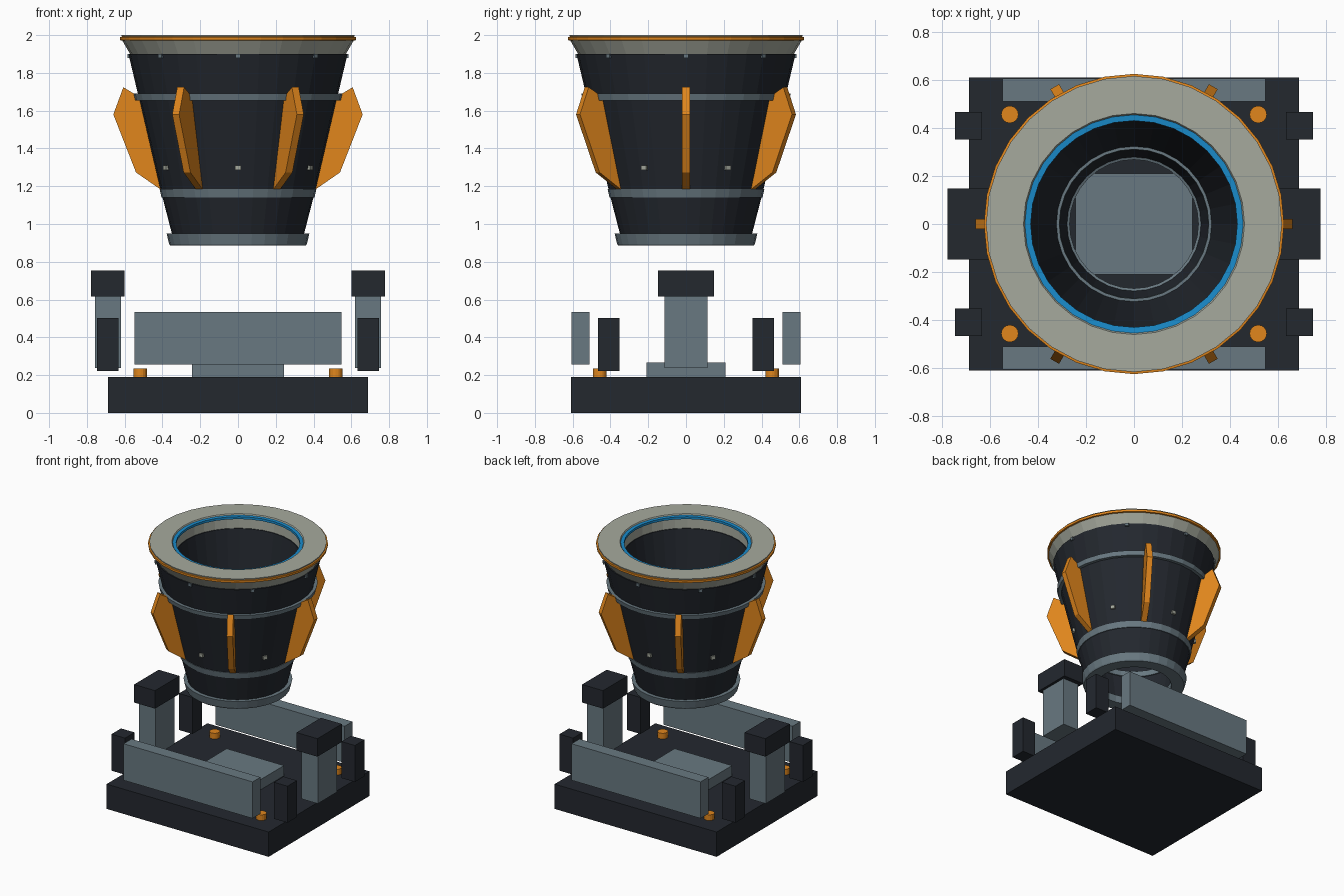
import bpy, bmesh
from math import sin, cos, pi, radians
from mathutils import Matrix

if "Cube" in bpy.data.objects:
    bpy.data.objects.remove(bpy.data.objects["Cube"])

SIDES = 32


def material(name, rgb):
    m = bpy.data.materials.new(name)
    m.diffuse_color = (*rgb, 1)
    m.use_nodes = True
    m.node_tree.nodes["Principled BSDF"].inputs["Base Color"].default_value = m.diffuse_color
    return m


DARK = material("dark_metal", (0.017, 0.021, 0.028))
STEEL = material("steel", (0.14, 0.19, 0.22))
ORANGE = material("orange", (0.75, 0.24, 0.012))
CREAM = material("cream", (0.38, 0.40, 0.34))
BLUE = material("blue", (0.01, 0.26, 0.60))


def finish(name, bm, mat):
    bmesh.ops.recalc_face_normals(bm, faces=bm.faces)
    mesh = bpy.data.meshes.new(name)
    bm.to_mesh(mesh)
    bm.free()
    mesh.materials.append(mat)
    ob = bpy.data.objects.new(name, mesh)
    bpy.context.collection.objects.link(ob)
    return ob


def box(name, x, y, z, mat, turn=0):
    """Box from (min, max) ranges, then turned about the z axis."""
    bm = bmesh.new()
    bmesh.ops.create_cube(bm, size=1)
    for v in bm.verts:
        for i, (lo, hi) in enumerate((x, y, z)):
            v.co[i] = lo if v.co[i] < 0 else hi
    bm.transform(Matrix.Rotation(turn, 4, 'Z'))
    return finish(name, bm, mat)


def lathe(name, profile, mat):
    """Spin a closed (radius, z) profile into a ring."""
    bm = bmesh.new()
    rings = [[bm.verts.new((r * cos(2 * pi * k / SIDES), r * sin(2 * pi * k / SIDES), z))
              for r, z in profile] for k in range(SIDES)]
    n = len(profile)
    for k in range(SIDES):
        a, b = rings[k], rings[(k + 1) % SIDES]
        for i in range(n):
            j = (i + 1) % n
            bm.faces.new((a[i], b[i], b[j], a[j]))
    return finish(name, bm, mat)


def fin(name, turn):
    outline = [(0.41, 1.183), (0.54, 1.273), (0.66, 1.58), (0.607, 1.724), (0.525, 1.675)]
    bm = bmesh.new()
    face = bm.faces.new([bm.verts.new((r, -0.021, z)) for r, z in outline])
    ext = bmesh.ops.extrude_face_region(bm, geom=[face])
    bmesh.ops.translate(bm, vec=(0, 0.042, 0),
                        verts=[g for g in ext["geom"] if isinstance(g, bmesh.types.BMVert)])
    bm.transform(Matrix.Rotation(turn, 4, 'Z'))
    finish(name, bm, ORANGE)


def span(sign, lo, hi):
    return (lo, hi) if sign > 0 else (-hi, -lo)


# Base and its fittings
box("base_slab", (-0.687, 0.687), (-0.61, 0.61), (0, 0.19), DARK)
box("centre_pad", (-0.243, 0.243), (-0.21, 0.21), (0.19, 0.268), STEEL)
for s, side in ((-1, "left"), (1, "right")):
    box(f"{side}_post", span(s, 0.62, 0.757), (-0.115, 0.115), (0.237, 0.615), STEEL)
    box(f"{side}_post_cap", span(s, 0.6, 0.777), (-0.148, 0.148), (0.615, 0.753), DARK)
    for t, end in ((-1, "front"), (1, "back")):
        box(f"{end}_{side}_block", span(s, 0.632, 0.746), span(t, 0.351, 0.466),
            (0.222, 0.502), DARK)
        bm = bmesh.new()
        bmesh.ops.create_cone(bm, cap_ends=True, segments=16, radius1=0.036, radius2=0.036,
                              depth=0.05, matrix=Matrix.Translation((s * 0.517, t * 0.456, 0.209)))
        finish(f"{end}_{side}_stud", bm, ORANGE)
for t, end in ((-1, "front"), (1, "back")):
    box(f"{end}_rail", (-0.547, 0.547), span(t, 0.51, 0.605), (0.255, 0.535), STEEL)

# Tapered barrel, hollow all the way through
lathe("barrel", [(0.345, 0.93), (0.402, 1.15), (0.58, 1.9), (0.43, 1.9),
                 (0.318, 1.15), (0.275, 0.93)], DARK)
lathe("bottom_collar", [(0.36, 0.886), (0.365, 0.895), (0.378, 0.95), (0.28, 0.95),
                        (0.268, 0.945), (0.268, 0.886)], STEEL)
lathe("lower_band", [(0.405, 1.14), (0.415, 1.185), (0.311, 1.185), (0.308, 1.14)], STEEL)
lathe("upper_band", [(0.546, 1.655), (0.554, 1.69), (0.5, 1.69), (0.5, 1.655)], STEEL)

# Muzzle
lathe("muzzle", [(0.571, 1.9), (0.612, 1.97), (0.616, 2.0), (0.46, 2.0),
                 (0.44, 1.97), (0.436, 1.9)], CREAM)
lathe("muzzle_trim", [(0.605, 1.97), (0.624, 1.973), (0.625, 1.99), (0.605, 1.993)], ORANGE)
lathe("inner_ring", [(0.43, 1.972), (0.43, 1.99), (0.458, 1.992), (0.458, 1.972)], BLUE)

# Fins and bolts
for k in range(6):
    fin(f"fin_{k + 1}", radians(60 * k))
    box(f"barrel_bolt_{k + 1}", (0.42, 0.45), (-0.016, 0.016), (1.285, 1.311), CREAM,
        radians(30 + 60 * k))
for k in range(8):
    box(f"rim_bolt_{k + 1}", (0.56, 0.586), (-0.013, 0.013), (1.878, 1.9), STEEL,
        radians(45 * k))
